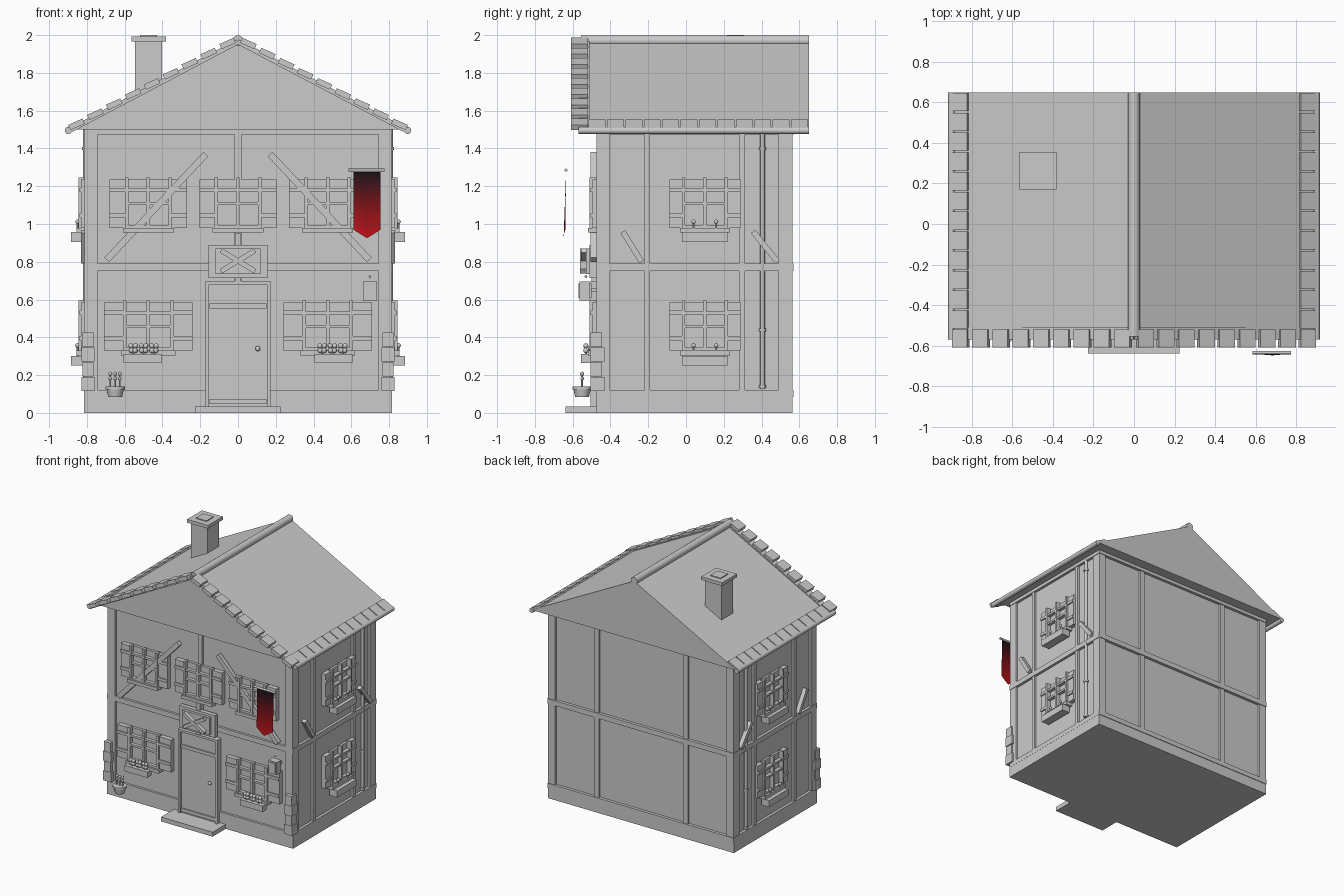
import bpy, bmesh, math
from mathutils import Matrix, Vector

if "Cube" in bpy.data.objects:
    bpy.data.objects.remove(bpy.data.objects["Cube"])

I = Matrix.Identity(4)
SIDE = Matrix.Translation((0.335, 0, 0)) @ Matrix.Rotation(math.pi / 2, 4, 'Z')  # front frame -> right wall


def box(bm, x0, x1, y0, y1, z0, z1):
    m = Matrix.Translation(((x0 + x1) / 2, (y0 + y1) / 2, (z0 + z1) / 2))
    bmesh.ops.create_cube(bm, size=1, matrix=m @ Matrix.Diagonal((x1 - x0, y1 - y0, z1 - z0, 1)))


def bar(bm, p, q, w, y0, y1):
    """Plank between two (x, z) points."""
    dx, dz = q[0] - p[0], q[1] - p[1]
    m = Matrix.Translation(((p[0] + q[0]) / 2, (y0 + y1) / 2, (p[1] + q[1]) / 2))
    m = m @ Matrix.Rotation(-math.atan2(dz, dx), 4, 'Y')
    bmesh.ops.create_cube(bm, size=1, matrix=m @ Matrix.Diagonal((math.hypot(dx, dz), y1 - y0, w, 1)))


def rod(bm, p, q, r, r2=None, n=12):
    p, q = Vector(p), Vector(q)
    d = q - p
    m = Matrix.Translation((p + q) / 2) @ d.to_track_quat('Z', 'Y').to_matrix().to_4x4()
    bmesh.ops.create_cone(bm, cap_ends=True, segments=n, radius1=r, radius2=r2 or r, depth=d.length, matrix=m)


def ball(bm, c, r):
    bmesh.ops.create_uvsphere(bm, u_segments=10, v_segments=6, radius=r, matrix=Matrix.Translation(c))


def part(name, build, mirror=False, smooth=False, frame=I):
    bm = bmesh.new()
    build(bm)
    bm.transform(frame)
    me = bpy.data.meshes.new(name)
    bm.to_mesh(me)
    bm.free()
    ob = bpy.data.objects.new(name, me)
    bpy.context.collection.objects.link(ob)
    if mirror:
        ob.modifiers.new("mirror", 'MIRROR')
    if smooth:
        bpy.context.view_layer.objects.active = ob
        ob.select_set(True)
        bpy.ops.object.shade_smooth_by_angle(angle=math.radians(40))
        ob.select_set(False)
    return ob


# walls and base
part("base", lambda b: box(b, -.815, .815, -.475, .565, 0, .083))
part("walls", lambda b: box(b, -.795, .795, -.457, .547, .08, 1.5))


# timber frame
def frame_x(b):
    for z0, z1 in ((.083, .12), (.75, .79), (1.475, 1.5)):
        box(b, -.815, .815, -.475, -.45, z0, z1)
        box(b, -.815, .815, .54, .57, z0, z1)
    box(b, -.018, .018, -.475, -.45, .6, 1.5)


def frame_sides(b):
    for y0, y1 in ((-.475, -.405), (-.22, -.19), (.28, .312), (.49, .565)):
        box(b, .785, .812, y0, y1, .083, 1.48)
    for z0, z1 in ((.083, .12), (.75, .79), (1.475, 1.5)):
        box(b, .785, .816, -.475, .568, z0, z1)
    box(b, .745, .812, -.475, -.44, .083, 1.5)
    box(b, .75, .812, .53, .565, .083, 1.5)
    box(b, .37, .41, .53, .563, .083, 1.5)


part("frame_beams", frame_x)
part("frame_posts", frame_sides, mirror=True)
part("front_braces", lambda b: bar(b, (.695, .81), (.17, 1.37), .035, -.505, -.475), mirror=True)


def side_braces(b):
    bar(b, (-.335, .96), (-.235, .80), .03, -.497, -.465)
    bar(b, (.355, .96), (.485, .80), .03, -.497, -.465)


part("side_braces", side_braces, mirror=True, frame=SIDE)


# windows with shutters, bars and sill
def window(cx, z0, z1, hw, sw):
    def build(b):
        box(b, cx - hw, cx + hw, -.478, -.45, z0, z1)
        for s in (-1, 1):
            e = sorted((cx + s * (hw + .005), cx + s * (hw + sw)))
            box(b, *e, -.495, -.455, z0, z1)
            for z in (z0 + .065, z1 - .055):
                box(b, *e, -.505, -.49, z - .011, z + .011)
        for x in (-hw, 0, hw):
            box(b, cx + x - .009, cx + x + .009, -.51, -.47, z0 - .005, z1 + .01)
        for z in (z0 + .008, (z0 + z1) / 2, z1 - .055):
            box(b, cx - hw, cx + hw, -.505, -.47, z - .008, z + .008)
        box(b, cx - hw - .02, cx + hw + .02, -.52, -.465, z0 - .025, z0)
    return build


for i, x in enumerate((-.475, 0, .475)):
    part(f"upper_window_{i + 1}", window(x, .98, 1.235, .115, .09))
part("lower_window", window(.475, .33, .585, .125, .11), mirror=True)
part("side_window_upper", window(.1, .98, 1.235, .113, .075), mirror=True, frame=SIDE)
part("side_window_lower", window(.1, .33, .585, .113, .075), mirror=True, frame=SIDE)


# planter boxes and flowers
def front_planter(b):
    box(b, .405, .605, -.555, -.505, .265, .312)
    for x in (.445, .5, .555):
        rod(b, (x, -.53, .31), (x, -.53, .35), .006, n=6)
        for dx, dz in ((-.012, .355), (.012, .355), (-.01, .33), (.01, .33)):
            ball(b, (x + dx, -.53, dz), .014)


def side_planters(b):
    for z in (.25, .905):
        box(b, -.02, .22, -.548, -.48, z, z + .052)
        for x in (.04, .16):
            rod(b, (x, -.515, z + .05), (x, -.515, z + .105), .005, n=6)
            ball(b, (x, -.515, z + .107), .012)


def pot(b):
    rod(b, (-.65, -.55, .083), (-.65, -.55, .125), .036, .046, 20)
    rod(b, (-.65, -.55, .125), (-.65, -.55, .14), .052, n=20)
    for x in (-.676, -.65, -.626):
        rod(b, (x, -.55, .13), (x, -.55, .205), .005, n=6)
        ball(b, (x, -.55, .182), .010)
        ball(b, (x, -.55, .207), .011)


part("front_planters", front_planter, mirror=True, smooth=True)
part("side_planters", side_planters, mirror=True, frame=SIDE, smooth=True)
part("flower_pot", pot, smooth=True)


# corner stones
def quoins(b):
    for i, z in enumerate((.115, .193, .271, .349)):
        w = .013 * (i % 2 == 0)
        box(b, .765 - w / 2, .822 + w / 2, -.505, -.445 + w, z, z + .076)


part("corner_stones", quoins, mirror=True)


# door, step and knob
def door(b):
    box(b, -.155, .155, -.49, -.45, .035, .69)
    for s in (-1, 1):
        box(b, s * .163 - .009, s * .163 + .009, -.505, -.45, .035, .695)
    box(b, -.172, .172, -.505, -.45, .68, .697)
    for z in (.06, .565):
        box(b, -.15, .15, -.5, -.48, z - .013, z + .013)


part("door", door)
part("door_knob", lambda b: ball(b, (.105, -.505, .34), .014), smooth=True)
part("door_step", lambda b: box(b, -.228, .225, -.638, -.47, 0, .035))


# sign with crossed planks, wall lantern
def sign(b):
    box(b, -.155, .155, -.51, -.475, .715, .89)
    box(b, -.12, .12, -.53, -.5, .735, .87)
    bar(b, (-.09, .75), (.09, .86), .026, -.555, -.525)
    bar(b, (-.09, .86), (.09, .75), .026, -.56, -.53)
    box(b, -.016, .016, -.5, -.47, .69, .95)


def lantern(b):
    box(b, .662, .735, -.565, -.51, .595, .695)
    box(b, .674, .723, -.57, -.5, .607, .685)
    box(b, .69, .706, -.52, -.46, .64, .66)
    ball(b, (.698, -.53, .722), .007)


part("sign", sign)
part("lantern", lantern)


# roof: solid gable, ridge, gutters and tiles
def roof(b):
    vs = [b.verts.new(p) for p in ((-.9, -.52, 1.5), (.9, -.52, 1.5), (0, -.52, 1.968))]
    f = b.faces.new(vs)
    r = bmesh.ops.extrude_face_region(b, geom=[f])
    bmesh.ops.translate(b, vec=(0, 1.17, 0), verts=[v for v in r['geom'] if isinstance(v, bmesh.types.BMVert)])
    bmesh.ops.recalc_face_normals(b, faces=b.faces)


def verge_tiles(b):
    for i in range(9):
        x = .055 + .1 * i
        z = 1.985 - .535 * x
        bar(b, (x - .038, z + .017), (x + .038, z - .017), .03, -.61, -.52)


def eave_tiles(b):
    for i in range(12):
        y = -.52 + i * .0975
        bar(b, (.82, 1.548), (.905, 1.504), .014, y + .004, y + .0935)


part("roof", roof)
part("ridge", lambda b: rod(b, (0, -.555, 1.97), (0, .65, 1.97), .029, n=16), smooth=True)
part("gutters", lambda b: rod(b, (.898, -.57, 1.495), (.898, .65, 1.495), .019), mirror=True, smooth=True)
part("verge_boards", lambda b: bar(b, (0, 1.965), (.9, 1.49), .026, -.57, -.51), mirror=True)
part("verge_tiles", verge_tiles, mirror=True)
part("eave_tiles", eave_tiles, mirror=True)


# downpipes
def pipe(b):
    rod(b, (.808, .405, .13), (.808, .405, 1.5), .012)
    for z in (.14, .44, 1.4):
        rod(b, (.808, .405, z - .008), (.808, .405, z + .008), .018)


part("downpipes", pipe, mirror=True, smooth=True)


# chimney
def chimney(b):
    box(b, -.545, -.402, .19, .335, 1.6, 1.97)
    box(b, -.565, -.382, .17, .355, 1.967, 1.993)
    box(b, -.518, -.428, .217, .307, 1.98, 2)


part("chimney", chimney)

# hanging banner, fading from black to red
part("banner_pole", lambda b: rod(b, (.585, -.635, 1.285), (.775, -.635, 1.285), .008), smooth=True)
ROWS, COLS = 16, 6


def banner(b):
    grid = []
    for r in range(ROWS + 1):
        t = r / ROWS
        row = []
        for c in range(COLS + 1):
            u = 2 * c / COLS - 1
            bottom = .925 + .045 * abs(u)
            row.append(b.verts.new((.683 + .072 * u, -.635 - .013 * t * (1 - .7 * u * u), 1.275 + (bottom - 1.275) * t)))
        grid.append(row)
    for r in range(ROWS):
        for c in range(COLS):
            f = b.faces.new((grid[r][c], grid[r + 1][c], grid[r + 1][c + 1], grid[r][c + 1]))
            f.material_index = r


flag = part("banner", banner)
for r in range(ROWS):
    m = bpy.data.materials.new(f"banner_red_{r + 1}")
    t = (r + .5) / ROWS
    m.diffuse_color = (.01 + .52 * t ** 1.6, .006, .009, 1)
    m.use_nodes = True
    m.node_tree.nodes["Principled BSDF"].inputs["Base Color"].default_value = m.diffuse_color
    flag.data.materials.append(m)
